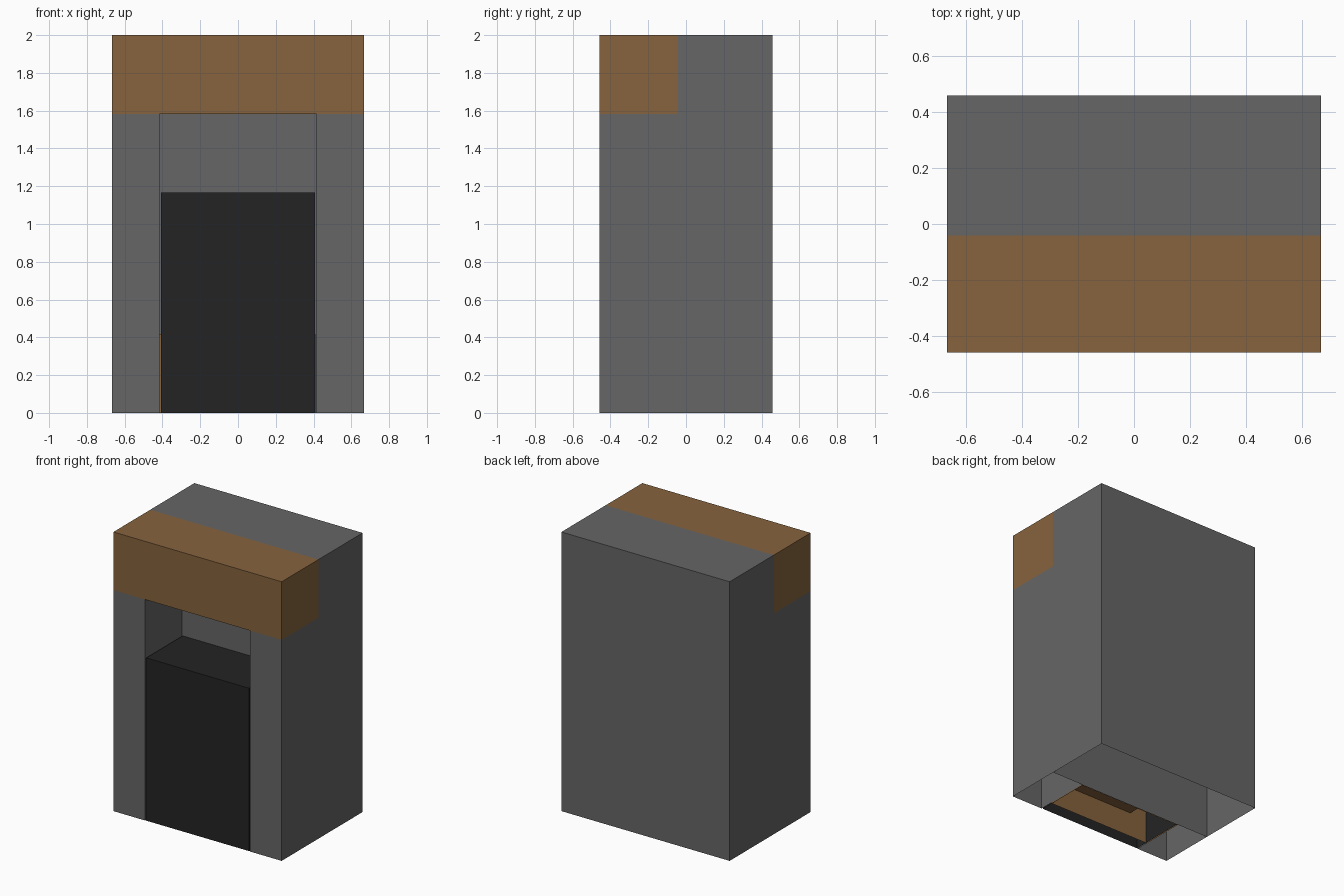
import bpy
import bmesh

if "Cube" in bpy.data.objects:
    bpy.data.objects.remove(bpy.data.objects["Cube"])

U = 2 / 24                      # modelling unit: the body is 16 x 11 x 24 units
FRONT, MID, BACK = -5.5 * U, -0.5 * U, 5.5 * U
HALF, OPENING = 8 * U, 5 * U


def material(name, rgb):
    m = bpy.data.materials.new(name)
    m.diffuse_color = (*rgb, 1)
    m.use_nodes = True
    m.node_tree.nodes["Principled BSDF"].inputs["Base Color"].default_value = m.diffuse_color
    return m


stone = material("stone_grey", (0.133, 0.133, 0.133))
wood = material("wood_brown", (0.239, 0.125, 0.047))
soot = material("soot_black", (0.0176, 0.0176, 0.0176))


def box(name, x, y, z, mat, open_sides=()):
    """Box from (min, max) ranges; open_sides lists the sides left off."""
    bm = bmesh.new()
    bmesh.ops.create_cube(bm, size=1)
    for v in bm.verts:
        v.co = [lo + (c + 0.5) * (hi - lo) for c, (lo, hi) in zip(v.co, (x, y, z))]
    bm.normal_update()
    tests = {"bottom": lambda f: f.normal.z < -0.5, "back": lambda f: f.normal.y > 0.5}
    gone = [f for f in bm.faces if any(tests[s](f) for s in open_sides)]
    bmesh.ops.delete(bm, geom=gone, context="FACES")
    me = bpy.data.meshes.new(name)
    bm.to_mesh(me)
    bm.free()
    me.materials.append(mat)
    ob = bpy.data.objects.new(name, me)
    bpy.context.collection.objects.link(ob)
    return ob


# Hollow rear block, open underneath
box("rear_block", (-HALF, HALF), (MID, BACK), (0, 24 * U), stone, ["bottom"])

# Front pillars either side of the opening
box("left_pillar", (-HALF, -OPENING), (FRONT, MID), (0, 19 * U), stone, ["bottom", "back"])
box("right_pillar", (OPENING, HALF), (FRONT, MID), (0, 19 * U), stone, ["bottom", "back"])

# Wooden beam across the top front
box("mantel_beam", (-HALF, HALF), (FRONT, MID), (19 * U, 24 * U), wood, ["back"])

# Dark hollow insert filling the lower opening
box("dark_insert", (-0.408, 0.408), (FRONT + 0.002, MID - 0.002), (0, 14 * U), soot, ["bottom"])

# Wooden tray hidden inside the insert, with a raised block in it
box("inner_tray", (-0.415, 0.411), (-0.363, -0.05), (0, 5 * U), wood, ["bottom"])
box("inner_block", (-0.27, 0.27), (-0.36, -0.055), (0.177, 0.41), wood)
